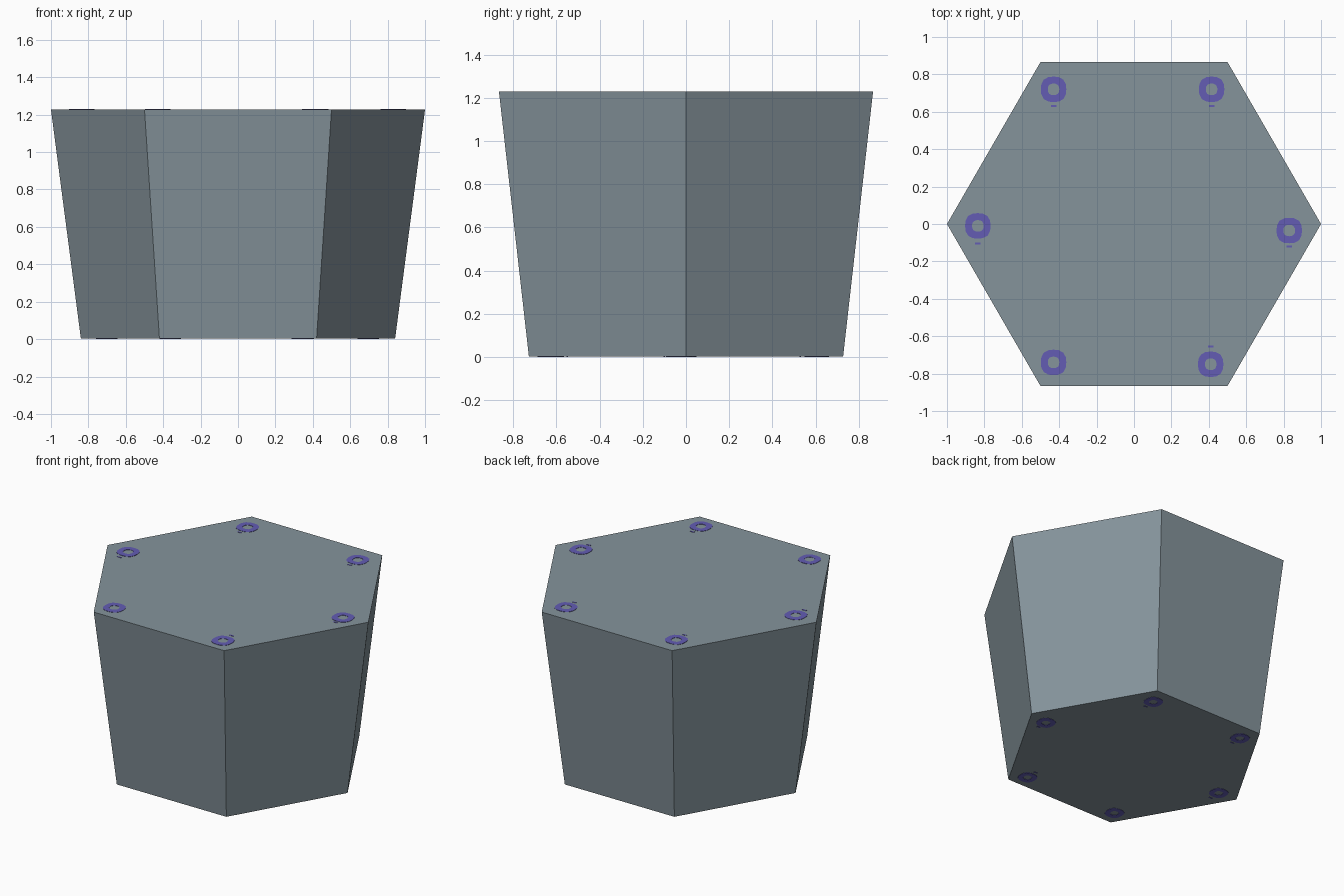
import bpy, bmesh, math

if "Cube" in bpy.data.objects:
    bpy.data.objects.remove(bpy.data.objects["Cube"])

H, R_TOP, R_BOT, SKIN = 1.23, 1.0, 0.84, 0.002


def material(name, rgb):
    m = bpy.data.materials.new(name)
    m.diffuse_color = (*rgb, 1)
    m.use_nodes = True
    m.node_tree.nodes["Principled BSDF"].inputs["Base Color"].default_value = m.diffuse_color
    return m


grey = material("slate grey", (0.235, 0.295, 0.33))
violet = material("violet blue", (0.125, 0.108, 0.455))


def finish(name, bm, mat):
    bmesh.ops.recalc_face_normals(bm, faces=bm.faces[:])
    me = bpy.data.meshes.new(name)
    bm.to_mesh(me)
    bm.free()
    me.materials.append(mat)
    ob = bpy.data.objects.new(name, me)
    bpy.context.collection.objects.link(ob)
    return ob


def hexagon(bm, r, z):
    return [bm.verts.new((r * math.cos(k * math.pi / 3), r * math.sin(k * math.pi / 3), z))
            for k in range(6)]


# Tapered six-sided body
bm = bmesh.new()
low, high = hexagon(bm, R_BOT, SKIN), hexagon(bm, R_TOP, H - SKIN)
bm.faces.new(low[::-1])
bm.faces.new(high)
for k in range(6):
    j = (k + 1) % 6
    bm.faces.new((low[k], low[j], high[j], high[k]))
finish("tapered_body", bm, grey)

# Painted rings near each corner, with the little dash beside most of them
SPOTS = [(-0.43, 0.72, -0.09), (0.415, 0.72, -0.09), (-0.835, -0.01, -0.095),
         (0.83, -0.035, -0.085), (-0.43, -0.74, 0), (0.41, -0.75, 0.095)]


def painted_marks(name, scale, z0, z1):
    bm = bmesh.new()
    n = 16

    def loop(cx, cy, r, z):
        pts = []
        for k in range(n):
            a = 2 * math.pi * k / n
            q = r * (1 - 0.04 * math.cos(4 * a))   # slightly squarish
            pts.append(bm.verts.new((scale * (cx + q * math.cos(a)),
                                     scale * (cy + q * math.sin(a)), z)))
        return pts

    for cx, cy, dash in SPOTS:
        loops = [loop(cx, cy, r, z) for r, z in
                 ((0.071, z0), (0.071, z1), (0.032, z1), (0.032, z0))]
        for a in range(4):
            p, q = loops[a], loops[(a + 1) % 4]
            for k in range(n):
                j = (k + 1) % n
                bm.faces.new((p[k], p[j], q[j], q[k]))
        if dash:
            vs = bmesh.ops.create_cube(bm, size=1)["verts"]
            for v in vs:
                v.co = (scale * (cx + v.co.x * 0.03), scale * (cy + dash + v.co.y * 0.01),
                        (z0 + z1) / 2 + v.co.z * (z1 - z0))
    finish(name, bm, violet)


painted_marks("top_rings", 1.0, H - SKIN * 1.5, H)
painted_marks("bottom_rings", R_BOT, 0, SKIN * 1.5)
